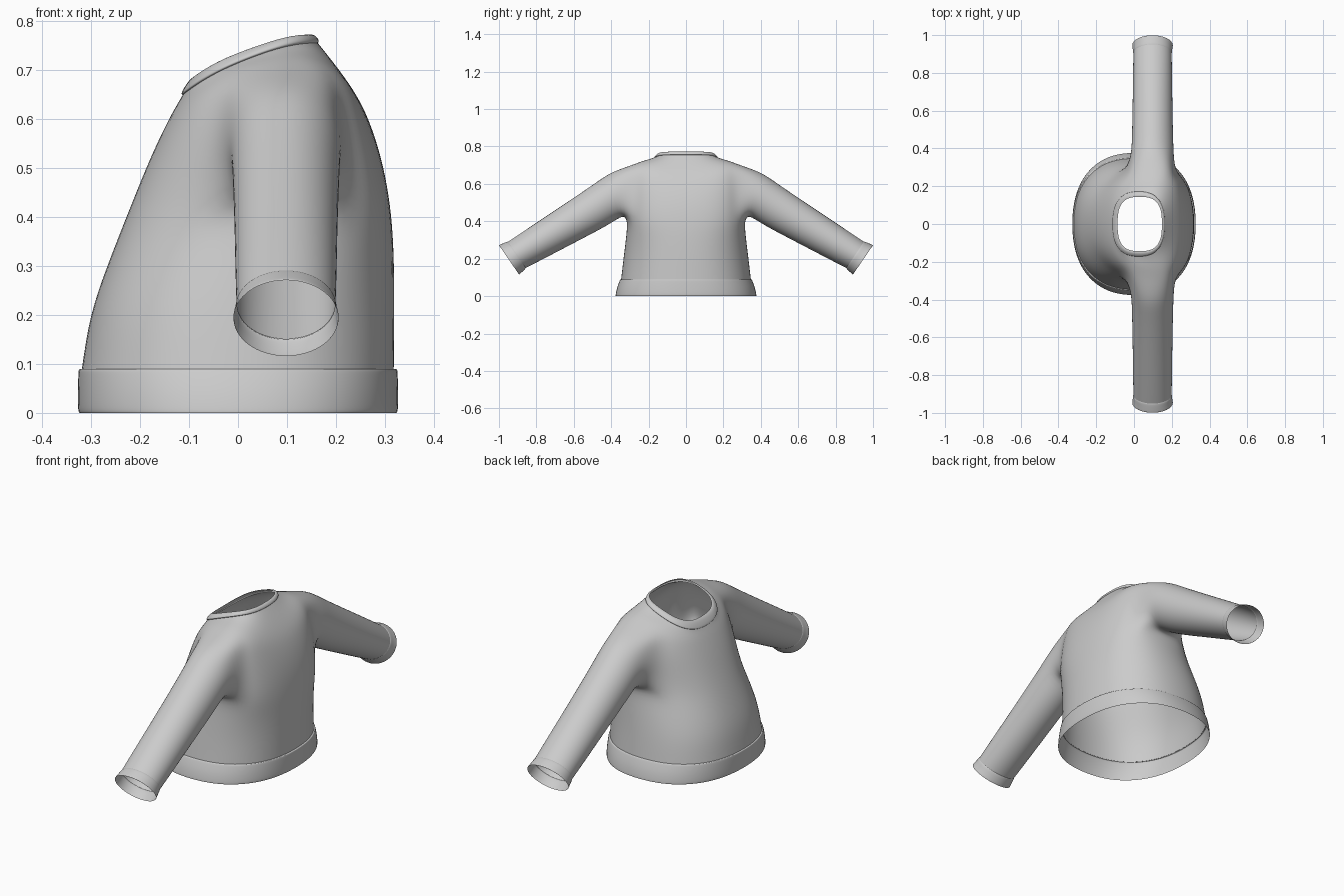
import bpy
import math

if "Cube" in bpy.data.objects:
    bpy.data.objects.remove(bpy.data.objects["Cube"])

grey = bpy.data.materials.new("grey_cloth")
grey.diffuse_color = (0.6, 0.6, 0.6, 1)
grey.use_nodes = True
grey.node_tree.nodes["Principled BSDF"].inputs["Base Color"].default_value = grey.diffuse_color
SEG = 12          # segments in half a body ring
C0, C1 = 4, 8     # armhole columns
R0, R1 = 3, 7     # armhole rows


def spow(v, p):
    return math.copysign(abs(v) ** p, v)


def half_ring(xf, zf, xb, zb, w, rise=0.0, shift=0.0, n=2.3):
    """Half of a tilted body ring, from front centre round +y to back centre."""
    pts = []
    for i in range(SEG + 1):
        t = math.pi * i / SEG
        c = -spow(math.cos(t), 2 / n)
        s = max(0.0, math.sin(t)) ** (2 / n) if 0 < i < SEG else 0.0
        s2 = math.sin(t) ** 2
        pts.append(((xf + xb) / 2 + c * (xb - xf) / 2 + shift * s2, w * 1.01 * s,
                    (zf + zb) / 2 + c * (zb - zf) / 2 + rise * s2))
    return pts


def sleeve_ring(by, bz, ty, tz, hx):
    """Closed sleeve ring given its lowest and highest points and half width."""
    pts = []
    for k in range(16):
        a = -0.75 * math.pi + k * math.pi / 8
        u = math.sin(a) * 1.025
        pts.append((0.098 + hx * 1.025 * math.cos(a),
                    (by + ty) / 2 + u * (ty - by) / 2,
                    (bz + tz) / 2 + u * (tz - bz) / 2))
    return pts


def loft(verts, faces, rows, closed, skip=lambda r, i: False):
    """Add quads between rows of vertex indices."""
    for r in range(len(rows) - 1):
        a, b = rows[r], rows[r + 1]
        n = len(a)
        for i in range(n if closed else n - 1):
            if not skip(r, i):
                j = (i + 1) % n
                faces.append((a[i], b[i], b[j], a[j]))


def add_rings(verts, rings):
    rows = []
    for ring in rings:
        rows.append(list(range(len(verts), len(verts) + len(ring))))
        verts.extend(ring)
    return rows


def make(name, verts, faces):
    used = sorted({i for f in faces for i in f})
    remap = {o: n for n, o in enumerate(used)}
    me = bpy.data.meshes.new(name)
    me.from_pydata([verts[i] for i in used], [], [[remap[i] for i in f] for f in faces])
    me.materials.append(grey)
    for p in me.polygons:
        p.use_smooth = True
    ob = bpy.data.objects.new(name, me)
    bpy.context.collection.objects.link(ob)
    m = ob.modifiers.new("mirror", 'MIRROR')
    m.use_axis = (False, True, False)
    m.merge_threshold = 0.0005
    s = ob.modifiers.new("subdivide", 'SUBSURF')
    s.levels = s.render_levels = 2
    return ob


def band(name, rings, closed):
    verts, faces = [], []
    loft(verts, faces, add_rings(verts, rings), closed)
    return make(name, verts, faces)


# Body with an armhole, sleeve grown from the armhole edge
verts, faces = [], []
body = add_rings(verts, [
    half_ring(-.322, .088, .321, .088, .347),
    half_ring(-.306, .20, .322, .20, .334),
    half_ring(-.270, .30, .321, .30, .320, .01, .02),
    half_ring(-.243, .37, .317, .38, .311, .03, .05),
    half_ring(-.215, .44, .307, .46, .308, .03, .05),
    half_ring(-.186, .51, .291, .53, .308, .04, .045),
    half_ring(-.163, .56, .271, .59, .305, .055, .045),
    half_ring(-.140, .605, .248, .64, .285, .08, .045),
    half_ring(-.124, .632, .211, .695, .225, .06, .03),
    half_ring(-.114, .648, .164, .755, .168, .023, 0, 2.5),
])
loft(verts, faces, body, False,
     lambda r, i: R0 <= r < R1 and C0 <= i < C1)
armhole = ([body[R0][i] for i in range(C0, C1)] + [body[r][C1] for r in range(R0, R1)]
           + [body[R1][i] for i in range(C1, C0, -1)]
           + [body[r][C0] for r in range(R1, R0, -1)])
sleeve = add_rings(verts, [
    sleeve_ring(.335, .437, .405, .662, .112),
    sleeve_ring(.400, .388, .485, .603, .109),
    sleeve_ring(.565, .302, .675, .475, .105),
    sleeve_ring(.760, .200, .860, .352, .103),
    sleeve_ring(.858, .150, .952, .290, .101),
])
loft(verts, faces, [armhole] + sleeve, True)
make("body_and_sleeves", verts, faces)

# Flared cuffs
band("cuffs", [
    sleeve_ring(.857, .151, .951, .291, .100),
    sleeve_ring(.858, .147, .956, .291, .103),
    sleeve_ring(.875, .130, .978, .282, .104),
    sleeve_ring(.891, .116, .999, .273, .108),
    sleeve_ring(.893, .116, .999, .271, .107),
], True)

# Bottom hem
band("hem", [
    half_ring(-.321, .090, .321, .090, .346),
    half_ring(-.328, .090, .328, .090, .351),
    half_ring(-.329, .084, .329, .084, .354),
    half_ring(-.330, .045, .330, .045, .369),
    half_ring(-.330, .004, .330, .004, .377),
    half_ring(-.327, .000, .327, .000, .376),
], False)

# Neck collar
band("collar", [
    half_ring(-.113, .648, .163, .754, .167, .023, 0, 2.5),
    half_ring(-.118, .649, .167, .757, .174, .024, 0, 2.5),
    half_ring(-.113, .660, .164, .765, .168, .024, 0, 2.6),
    half_ring(-.099, .681, .156, .772, .154, .020, 0, 2.8),
    half_ring(-.088, .687, .149, .772, .144, .016, 0, 2.8),
], False)
